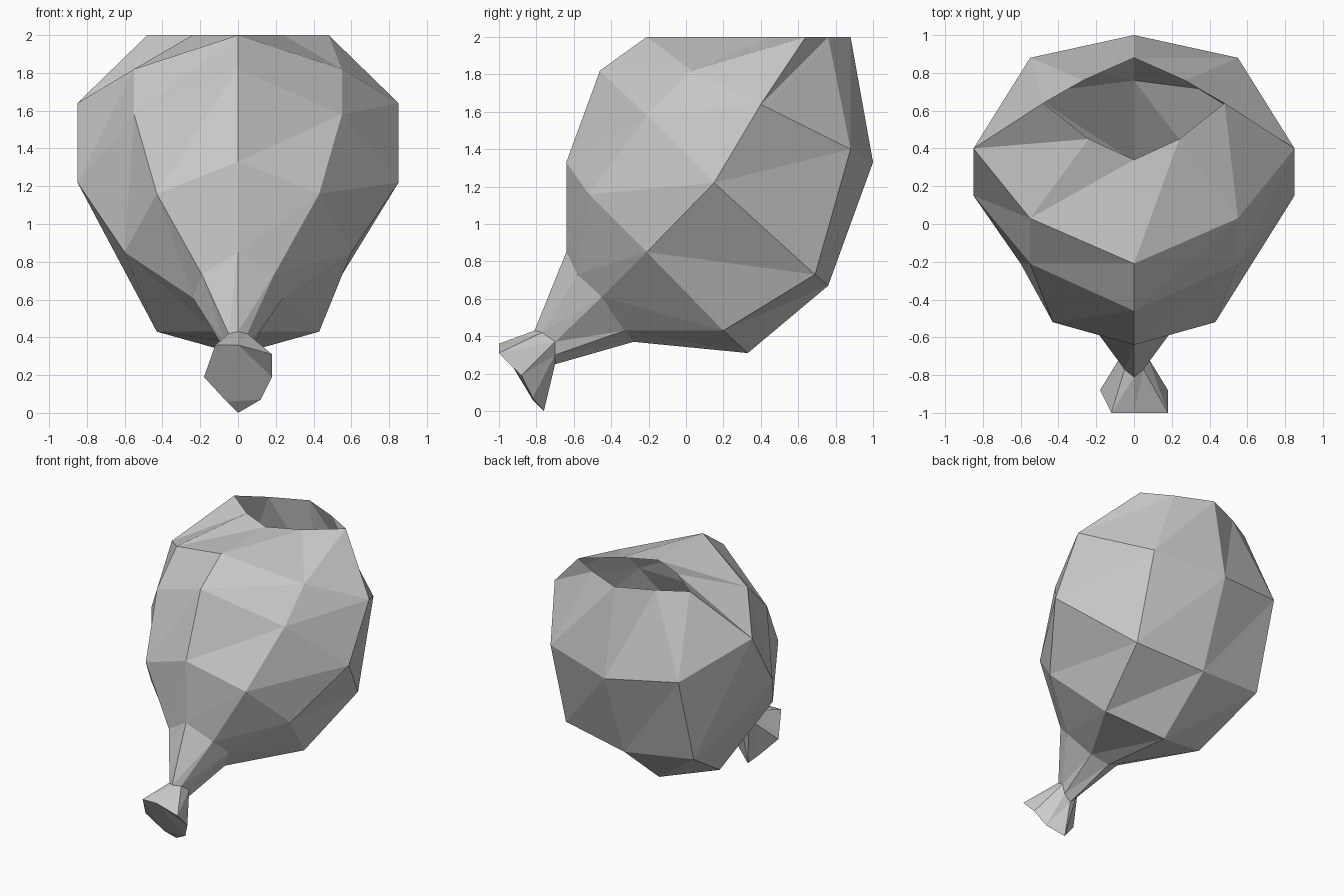
import bpy
import bmesh

# Remove the default object only
cube = bpy.data.objects.get("Cube")
if cube:
    bpy.data.objects.remove(cube, do_unlink=True)

# Single flat colour
grey = bpy.data.materials.new("plain_grey")
grey.use_nodes = True
colour = (0.6, 0.6, 0.6, 1)
grey.diffuse_color = colour
grey.node_tree.nodes["Principled BSDF"].inputs["Base Color"].default_value = colour


def mirrored_ring(half):
    """Complete an eight-point ring from its five points on the +x side."""
    return half + [(-x, y, z) for x, y, z in reversed(half[1:-1])]


def loft(name, rings, cap_end=False):
    """Join successive rings with triangles, all split the same way round."""
    bm = bmesh.new()
    loops = [[bm.verts.new(point) for point in ring] for ring in rings]
    for upper, lower in zip(loops, loops[1:]):
        count = len(upper)
        for i in range(count):
            j = (i + 1) % count
            bm.faces.new((upper[i], lower[i], upper[j]))
            bm.faces.new((upper[j], lower[i], lower[j]))
    if cap_end:
        cap = bm.faces.new(loops[-1])
        cap.normal_flip()
        bmesh.ops.triangulate(bm, faces=[cap])
    mesh = bpy.data.meshes.new(name)
    bm.to_mesh(mesh)
    bm.free()
    mesh.materials.append(grey)
    part = bpy.data.objects.new(name, mesh)
    bpy.context.collection.objects.link(part)
    return part


# Hollow balloon body: open rim at the top, narrowing down to the neck
rim = [(0, .34, 2), (.24, .45, 2), (.48, .64, 2), (.27, .76, 2), (0, .88, 2)]
shoulder = [(0, -.21, 2), (.55, .03, 1.82), (.85, .4, 1.64), (.55, .88, 1.4), (0, 1, 1.33)]
belly = [(0, -.46, 1.82), (.55, -.21, 1.58), (.85, .15, 1.22), (.55, .69, .73), (0, .76, .67)]
taper = [(0, -.64, 1.33), (.43, -.52, 1.16), (.6, -.21, .85), (.43, .2, .43), (0, .33, .31)]
throat = [(0, -.64, .85), (.19, -.58, .73), (.24, -.45, .61), (.12, -.33, .43), (0, -.28, .37)]
neck = [(0, -.81, .43), (.05, -.77, .42), (.07, -.7, .37), (.05, -.7, .3), (0, -.7, .25)]
loft("balloon_body", [mirrored_ring(r) for r in (rim, shoulder, belly, taper, throat, neck)])

# Flared knot at the end of the neck, closed at its mouth
flare = [(0, -1, .36), (.18, -1, .31), (.18, -.88, .19), (.12, -.82, .07),
         (0, -.76, 0), (-.06, -.82, .06), (-.18, -.88, .19), (-.12, -1, .36)]
loft("knot_flare", [mirrored_ring(neck), flare], cap_end=True)
